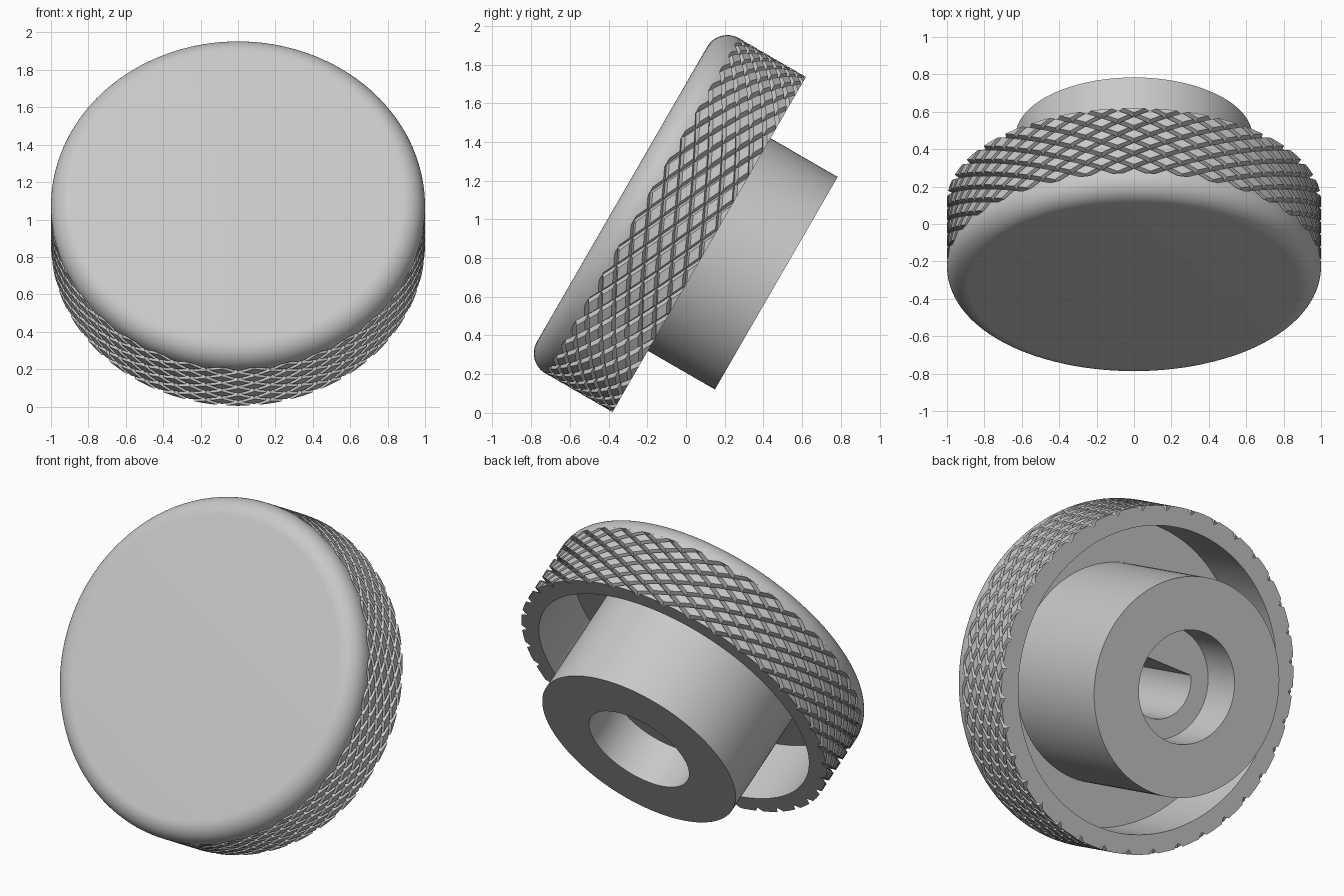
import bpy, bmesh
from math import sin, cos, pi, radians
from mathutils import Matrix, Vector

cube = bpy.data.objects.get("Cube")
if cube:
    bpy.data.objects.remove(cube, do_unlink=True)

# Single grey finish
grey = bpy.data.materials.new("satin_grey")
grey.use_nodes = True
colour = (0.58, 0.58, 0.58, 1)
grey.diffuse_color = colour
grey.node_tree.nodes["Principled BSDF"].inputs["Base Color"].default_value = colour

# Knob frame: local z is the knob axis, pointing out of the front face
PLACE = Matrix.Translation((0, 0.12, 0.87)) @ Matrix.Rotation(radians(60), 4, "X")
SEGMENTS = 144
R, BAND, FRONT = 1.0, 0.40, 0.52
RECESS_R, HUB_R, HUB_END = 0.885, 0.634, -0.40
BORE_R, STEP, SHAFT_R = 0.328, -0.13, 0.21


def finish(name, bm):
    bmesh.ops.recalc_face_normals(bm, faces=bm.faces)
    mesh = bpy.data.meshes.new(name)
    bm.to_mesh(mesh)
    bm.free()
    mesh.materials.append(grey)
    obj = bpy.data.objects.new(name, mesh)
    bpy.context.collection.objects.link(obj)
    obj.matrix_world = PLACE
    bpy.ops.object.select_all(action="DESELECT")
    obj.select_set(True)
    bpy.context.view_layer.objects.active = obj
    bpy.ops.object.shade_smooth_by_angle(angle=radians(30))
    return obj


def lathe(name, profile):
    """Revolve (radius, z, y_limit) rows; y_limit flattens one side of a row."""
    bm = bmesh.new()
    rows = []
    for r, z, limit in profile:
        ring = []
        for i in range(SEGMENTS):
            a = 2 * pi * i / SEGMENTS
            ring.append(bm.verts.new((r * cos(a), min(r * sin(a), limit), z)))
        rows.append(ring)
    for low, high in zip(rows, rows[1:]):
        for i in range(SEGMENTS):
            k = (i + 1) % SEGMENTS
            bm.faces.new((low[i], low[k], high[k], high[i]))
    bm.faces.new(rows[0])
    bm.faces.new(rows[-1])
    return finish(name, bm)


# Front plate with a rounded edge
fillet = FRONT - BAND
steps = 12
edge = [(R - fillet + fillet * sin(t), BAND + fillet * cos(t), R)
        for t in (pi / 2 * i / steps for i in range(steps + 1))]
lathe("front_plate", edge + [(RECESS_R - 0.01, BAND, R)])

# Hub with a round bore leading into a D-shaped shaft hole
flat = SHAFT_R * sin(radians(30))
lathe("hub", [
    (HUB_R, BAND + 0.03, R), (HUB_R, HUB_END, R), (BORE_R, HUB_END, R),
    (BORE_R, STEP, R), (SHAFT_R, STEP, flat), (SHAFT_R, BAND, flat)])

# Knurled grip: raised diamonds separated by V grooves
COLUMNS, ROWS, DEPTH, TOP_SCALE = 36, 5, 0.032, 0.68
half_angle, half_height = pi / COLUMNS, BAND / ROWS / 2
bm = bmesh.new()


def diamond(angle, z, scale, radius):
    corners = []
    for da, dz in ((0, -1), (1, 0), (0, 1), (-1, 0)):
        a = angle + da * half_angle * scale
        corners.append(bm.verts.new((radius * cos(a), radius * sin(a),
                                     z + dz * half_height * scale)))
    return corners


for row in range(2 * ROWS + 1):
    for column in range(COLUMNS):
        angle = (2 * column + row % 2) * half_angle
        groove = diamond(angle, row * half_height, 1, R - DEPTH)
        top = diamond(angle, row * half_height, TOP_SCALE, R)
        for i in range(4):
            k = (i + 1) % 4
            bm.faces.new((groove[i], groove[k], top[k], top[i]))
        bm.faces.new((top[0], top[1], top[2]))
        bm.faces.new((top[2], top[3], top[0]))
bmesh.ops.remove_doubles(bm, verts=bm.verts, dist=1e-4)

# Trim the pattern to the band
for z, direction in ((0, -1), (BAND, 1)):
    bmesh.ops.bisect_plane(bm, geom=bm.verts[:] + bm.edges[:] + bm.faces[:], dist=1e-5,
                           plane_co=Vector((0, 0, z)), plane_no=Vector((0, 0, direction)),
                           clear_outer=True)

# Notched back rim, then the inner wall of the recess
border = [e for e in bm.edges if e.is_boundary and all(v.co.z < 1e-3 for v in e.verts)]
for z in (0, BAND):
    made = bmesh.ops.extrude_edge_only(bm, edges=border)["geom"]
    for v in made:
        if isinstance(v, bmesh.types.BMVert):
            flat_co = Vector((v.co.x, v.co.y, 0)).normalized() * RECESS_R
            v.co = (flat_co.x, flat_co.y, z)
    border = [e for e in made if isinstance(e, bmesh.types.BMEdge) and e.is_boundary]
finish("knurled_grip", bm)
